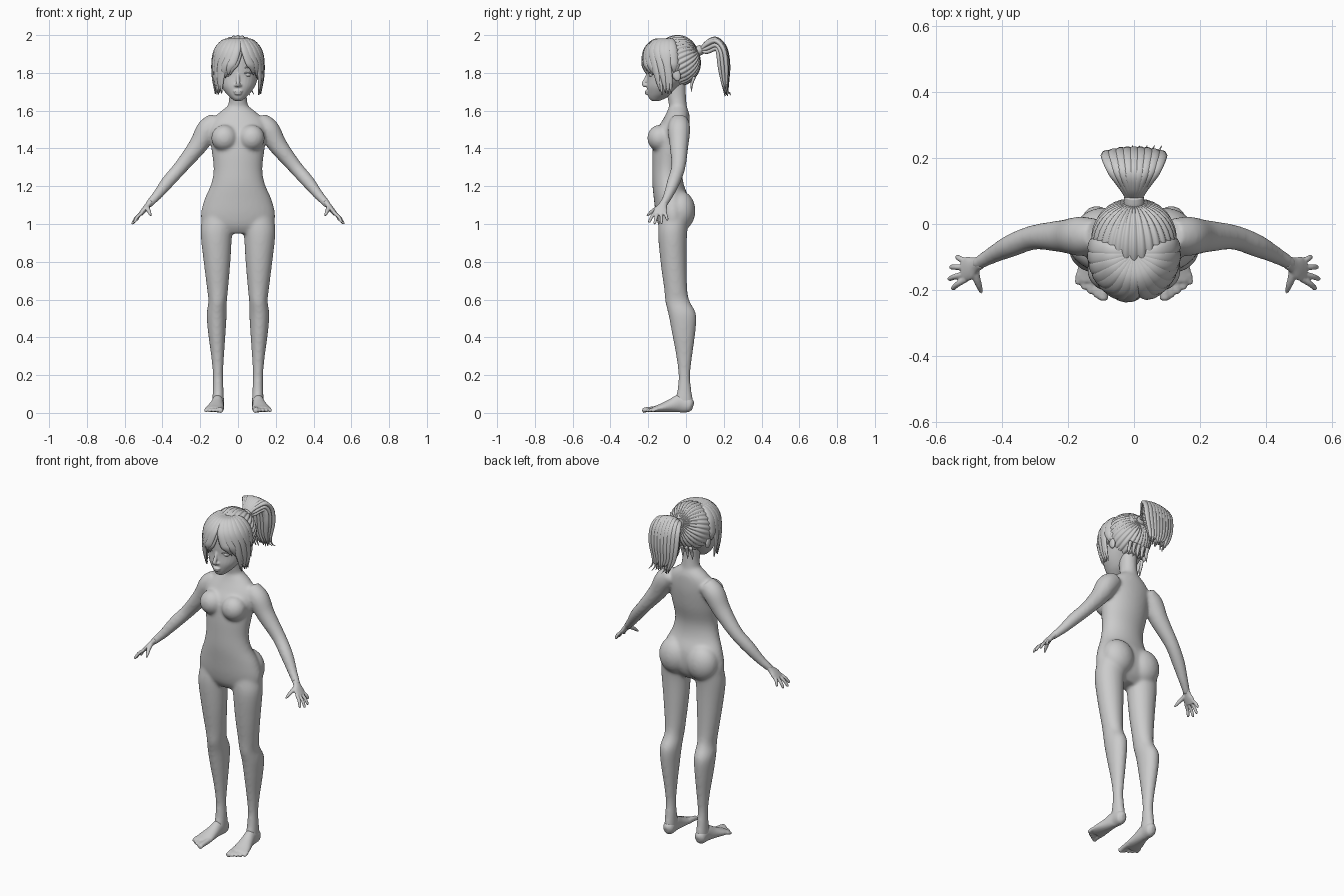
import bpy, bmesh, random
from math import sin, cos, pi, radians
from mathutils import Vector, Matrix

random.seed(4)
SIDES = (-1, 1)


def spline(rows, sub):
    """Smoothly resample rows of numbers (Catmull-Rom)."""
    rows = [Vector(r) for r in rows]
    p = [2 * rows[0] - rows[1]] + rows + [2 * rows[-1] - rows[-2]]
    out = []
    for i in range(1, len(p) - 2):
        a, b, c, d = p[i - 1:i + 3]
        for k in range(sub):
            t = k / sub
            out.append(0.5 * (2 * b + (c - a) * t + (2 * a - 5 * b + 4 * c - d) * t * t
                              + (3 * b - a - 3 * c + d) * t ** 3))
    return out + [rows[-1]]


def loft(bm, rows, ref=(1, 0, 0), n=24, sub=4, tangent=None):
    """Skin elliptical rings; each row is x, y, z, half width along ref, half depth."""
    pts = spline(rows, sub)
    rings = []
    for i, p in enumerate(pts):
        c = Vector(p[:3])
        t = tangent or Vector(pts[min(i + 1, len(pts) - 1)][:3]) - Vector(pts[max(i - 1, 0)][:3])
        t = Vector(t).normalized()
        u = Vector(ref)
        u = (u - t * u.dot(t)).normalized()
        v = t.cross(u)
        rings.append([bm.verts.new(c + u * p[3] * cos(2 * pi * k / n) + v * p[4] * sin(2 * pi * k / n))
                      for k in range(n)])
    for a, b in zip(rings, rings[1:]):
        for k in range(n):
            bm.faces.new((a[k], a[(k + 1) % n], b[(k + 1) % n], b[k]))
    bm.faces.new(rings[0])
    bm.faces.new(rings[-1])


def stack(bm, rows, s=1):
    """Horizontal sections: z, centre x, half width, front y, back y."""
    loft(bm, [(s * x, (f + b) / 2, z, w, (b - f) / 2) for z, x, w, f, b in rows],
         n=32, tangent=(0, 0, 1))


def ball(bm, c, r, tilt=0):
    m = Matrix.Translation(c) @ Matrix.Rotation(tilt, 4, 'X') @ Matrix.Diagonal((*r, 1))
    bmesh.ops.create_uvsphere(bm, u_segments=24, v_segments=16, radius=1, matrix=m)


def finish(bm, name, voxel=0, smooth=0):
    bmesh.ops.recalc_face_normals(bm, faces=bm.faces)
    me = bpy.data.meshes.new(name)
    bm.to_mesh(me)
    bm.free()
    ob = bpy.data.objects.new(name, me)
    bpy.context.collection.objects.link(ob)
    for f in me.polygons:
        f.use_smooth = True
    if voxel:
        m = ob.modifiers.new("Fuse", 'REMESH')
        m.mode, m.voxel_size, m.use_smooth_shade = 'VOXEL', voxel, True
        m = ob.modifiers.new("Soften", 'SMOOTH')
        m.factor, m.iterations = 0.5, smooth
    return ob


# Body: torso, neck, legs and arms fused into one skin
bm = bmesh.new()
stack(bm, [(.95, 0, .14, -.12, -.03), (.99, 0, .185, -.145, .005), (1.05, 0, .197, -.16, .022),
           (1.13, 0, .178, -.17, .018), (1.21, 0, .143, -.178, -.012), (1.29, 0, .129, -.179, -.018),
           (1.39, 0, .14, -.177, .005), (1.48, 0, .15, -.165, .018), (1.54, 0, .145, -.13, .02),
           (1.585, 0, .105, -.105, .017), (1.62, 0, .06, -.09, .005)])
stack(bm, [(1.56, 0, .065, -.095, .01), (1.62, 0, .053, -.09, .005), (1.68, 0, .047, -.1, 0),
           (1.76, 0, .05, -.11, 0)])
for s in SIDES:
    ball(bm, (s * .072, -.14, 1.455), (.07, .065, .07))
    ball(bm, (s * .09, -.03, 1.07), (.095, .08, .105))
    stack(bm, [(1.04, .1, .09, -.14, .02), (.95, .114, .084, -.148, .006), (.8, .111, .071, -.135, .003),
               (.65, .108, .055, -.115, .007), (.59, .108, .049, -.11, .02), (.52, .113, .053, -.093, .054),
               (.42, .112, .046, -.074, .049), (.3, .108, .034, -.052, .033), (.2, .106, .027, -.04, .022),
               (.12, .105, .029, -.046, .029), (.06, .105, .031, -.06, .038), (.03, .105, .029, -.05, .036)], s)
    loft(bm, [(s * x, y, z, r, r) for x, y, z, r in (
        (.11, -.035, 1.545, .05), (.16, -.037, 1.5, .06), (.212, -.037, 1.415, .05), (.3, -.04, 1.305, .038),
        (.37, -.065, 1.225, .035), (.43, -.095, 1.15, .026), (.478, -.123, 1.098, .02))], ref=(0, 1, 0))
finish(bm, "body", .008, 12)

# Feet with five toes
for s, side in zip(SIDES, ("right", "left")):
    bm = bmesh.new()
    loft(bm, [(s * .105, .038, .035, .012, .02), (s * .105, .02, .04, .031, .038), (s * .107, -.03, .05, .031, .048),
              (s * .113, -.08, .038, .038, .035), (s * .122, -.14, .024, .049, .021),
              (s * .125, -.175, .018, .046, .014)])
    for i in range(5):
        x, tip, r = .09 + .019 * i, -.232 + .008 * i + .001 * i * i, .016 if i == 0 else .0105
        loft(bm, [(s * x, -.15, .022, r, r), (s * (x + .003), tip + .022, .017, r * .9, r * .85),
                  (s * (x + .003), tip + .006, .012, r, r * .85), (s * (x + .003), tip, .011, r * .5, r * .4)], n=12)
    finish(bm, side + "_foot", .005, 4)

    # Hand with four fingers and a thumb
    bm = bmesh.new()
    loft(bm, [(s * .462, -.115, 1.117, .02, .017), (s * .48, -.124, 1.096, .024, .015),
              (s * .497, -.133, 1.075, .036, .014), (s * .516, -.14, 1.052, .036, .011)], ref=(0, 1, 0), n=20)
    for base, tip in ((-.112, (.537, -.098, 1.02)), (-.131, (.557, -.13, 1.002)),
                      (-.15, (.562, -.167, 1.0)), (-.167, (.551, -.197, 1.008))):
        a, b = Vector((.508, base, 1.06)), Vector(tip)
        mid = a.lerp(b, .5) + Vector((.004, 0, .003))
        loft(bm, [(s * p.x, p.y, p.z, r, r) for p, r in (
            (a, .0095), (mid, .009), (a.lerp(b, .9), .0075), (b, .004))], ref=(0, 1, 0), n=10)
    loft(bm, [(s * .482, -.135, 1.092, .014, .013), (s * .476, -.165, 1.077, .012, .011),
              (s * .468, -.188, 1.06, .0095, .009), (s * .462, -.207, 1.043, .005, .005)], n=12)
    finish(bm, side + "_hand", .0035, 4)

# Head with nose, lips and ears
bm = bmesh.new()
stack(bm, [(1.652, 0, .02, -.183, -.14), (1.665, 0, .036, -.196, -.11), (1.69, 0, .062, -.203, -.07),
           (1.73, 0, .09, -.208, -.03), (1.78, 0, .107, -.205, .02), (1.83, 0, .115, -.208, .04),
           (1.89, 0, .113, -.205, .04), (1.94, 0, .085, -.165, .01), (1.965, 0, .04, -.11, -.04)])
loft(bm, [(0, -.198, 1.805, .008, .008), (0, -.211, 1.77, .009, .01), (0, -.223, 1.742, .012, .012),
          (0, -.212, 1.728, .013, .008)], n=16)
for s in SIDES:
    ball(bm, (s * .011, -.21, 1.734), (.009, .009, .007))
    ball(bm, (s * .112, -.05, 1.79), (.011, .022, .036), .25)
ball(bm, (0, -.206, 1.702), (.024, .013, .006))
ball(bm, (0, -.204, 1.69), (.02, .013, .007))
finish(bm, "head", .0045, 4)

# Eyes, upper lashes and brows
for s, side in zip(SIDES, ("right", "left")):
    bm = bmesh.new()
    ball(bm, (s * .047, -.176, 1.79), (.022, .021, .014))
    finish(bm, side + "_eye")
    for name, z, h in (("_lash", 1.796, .0035), ("_brow", 1.824, .004)):
        bm = bmesh.new()
        loft(bm, [(s * .022, -.199, z - .006, .002, .002), (s * .045, -.197, z + .006, h, h),
                  (s * .066, -.184, z + .003, h, h), (s * .079, -.17, z - .003, .001, .001)],
             ref=(0, 0, 1), n=8)
        finish(bm, side + name)

# Pulled-back hair: a ridged shell whose ridges gather at the tie
bm = bmesh.new()
bmesh.ops.create_uvsphere(bm, u_segments=180, v_segments=32, radius=1)
twist = Matrix.Rotation(radians(-66), 3, 'X')
for i, v in enumerate(bm.verts):
    rad = Vector((v.co.x, v.co.y)).length
    ang = Vector((v.co.x, v.co.y)).angle_signed(Vector((1, 0)), 0) if rad > 1e-5 else 0
    p = twist @ (v.co * (.955 + .055 * min(1, rad * 1.5) * abs(sin(15 * ang))))
    v.co = Vector((p.x * .128, p.y * .125 - .045, p.z * .135 + 1.864))
finish(bm, "hair_cap")

# Fringe: tapered locks fanned from the crown, sweeping outwards
bm = bmesh.new()
for layer in (0, 1):
    for i in range(15):
        a0 = -98 + 14 * i + layer * 5
        s = -1 if a0 < 12 else 1
        off = abs(a0 - 12)
        end = 1.685 + random.uniform(0, .03)
        if off < 28:
            end = 1.80 - off * .001
        if abs(a0) > 85:
            end = 1.80
        sweep = s * (26 if off < 60 else 4)
        rows = []
        for f, z, k, w in ((.05, 1.975, 0, .006), (.55, 1.972, .05, .019), (.9, 1.925, .2, .026),
                           (1.02, 1.86, .5, .025), (1.02, (1.86 + end) / 2, .8, .017), (.93, end, 1, .002)):
            a = radians(a0 + sweep * k)
            f *= 1 - .035 * layer
            rows.append((.128 * f * sin(a), -.09 - .136 * f * cos(a), z - layer * .004, w, .3 * w + .003))
        a = radians(a0 + sweep * .5)
        loft(bm, rows, ref=(cos(a), sin(a), 0), n=10, sub=5)
finish(bm, "fringe")

# Hair tie
bm = bmesh.new()
loft(bm, [(0, .055, 1.913, .03, .026), (0, .068, 1.918, .031, .027), (0, .085, 1.925, .029, .025)], n=20)
finish(bm, "hair_tie")

# Ponytail: outer and inner fans of locks arching back and down
bm = bmesh.new()
for drop, count in ((0, 9), (.022, 8), (.04, 6)):
    for i in range(count):
        t = 2 * i / (count - 1) - 1
        x = t * (.078 - drop * .4)
        e = random.uniform(-.015, .03)
        sag = drop + .012 * t * t
        loft(bm, [(t * .014, .075, 1.922, .01, .008), (x * .4, .11, 1.962 - sag, .014, .01),
                  (x * .8, .16, 1.98 - sag, .018, .012), (x, .208 - sag * .7, 1.93 - sag * .6, .021, .012),
                  (x * 1.02, .224 - sag * .9, 1.84, .018, .011), (x * .85, .222 - sag * .6, 1.76, .012, .008),
                  (x * .65 + .015, .222 - sag * .3, 1.69 + e, .002, .002)], n=10, sub=5)
finish(bm, "ponytail")

# Loose wisps at the tip of the tail and the nape
bm = bmesh.new()
for i in range(5):
    x = -.02 + .022 * i
    loft(bm, [(x, .212, 1.76, .007, .006), (x + .004, .215, 1.71, .005, .004),
              (x + .016, .237, 1.682 + .005 * (i % 3), .001, .001)], n=8)
    x = -.06 + .03 * i
    loft(bm, [(x, .045, 1.78, .012, .008), (x, .03, 1.74, .01, .007), (x * 1.1, .03, 1.7, .001, .001)], n=8)
finish(bm, "hair_wisps")
